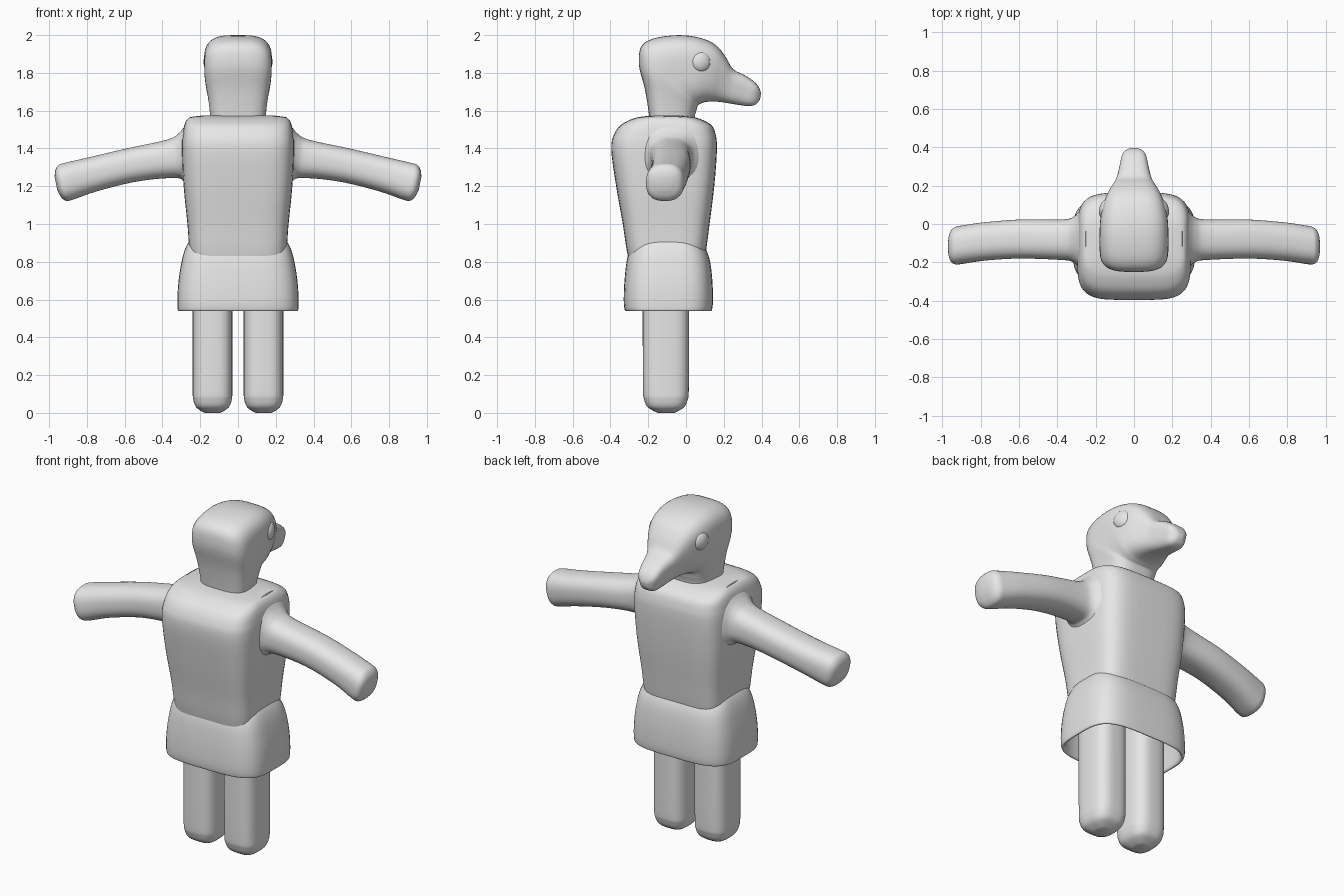
import bpy, bmesh, math
from mathutils import Vector

grey = bpy.data.materials.new("plain grey")
grey.diffuse_color = (0.8, 0.8, 0.8, 1)


def smooth_keys(keys, steps):
    """Monotone cubic interpolation between rows of numbers."""
    def tangent(i, c):
        if i == 0 or i == len(keys) - 1:
            return 0.0 if len(keys) < 3 else (
                keys[1][c] - keys[0][c] if i == 0 else keys[-1][c] - keys[-2][c])
        d0, d1 = keys[i][c] - keys[i-1][c], keys[i+1][c] - keys[i][c]
        if d0 * d1 <= 0:
            return 0.0
        return math.copysign(min(abs(d0 + d1) / 2, 3 * abs(d0), 3 * abs(d1)), d0)
    out = []
    for i in range(len(keys) - 1):
        for s in range(steps):
            t = s / steps
            h = (2*t**3 - 3*t*t + 1, t**3 - 2*t*t + t, 3*t*t - 2*t**3, t**3 - t*t)
            out.append([h[0]*keys[i][c] + h[1]*tangent(i, c) + h[2]*keys[i+1][c]
                        + h[3]*tangent(i+1, c) for c in range(len(keys[0]))])
    return out + [list(keys[-1])]


def finish(name, bm):
    bmesh.ops.recalc_face_normals(bm, faces=bm.faces)
    me = bpy.data.meshes.new(name)
    bm.to_mesh(me)
    bm.free()
    me.materials.append(grey)
    ob = bpy.data.objects.new(name, me)
    bpy.context.collection.objects.link(ob)
    bpy.ops.object.select_all(action='DESELECT')
    ob.select_set(True)
    bpy.context.view_layer.objects.active = ob
    bpy.ops.object.shade_smooth_by_angle(angle=math.radians(50))
    return ob


def loft(name, keys, axis, n, taper=0.0, seg=48, steps=4):
    """Skin rounded-box sections; each row is point a, point b, half width along axis."""
    bm = bmesh.new()
    rings = []
    for k in smooth_keys(keys, steps):
        a, b, w = Vector(k[0:3]), Vector(k[3:6]), k[6]
        ring = []
        for i in range(seg):
            t = 2 * math.pi * (i + 0.5) / seg
            c, s = math.cos(t), math.sin(t)
            u = math.copysign(abs(c) ** (2 / n), c)
            v = math.copysign(abs(s) ** (2 / n), s)
            wide = w * (1 - taper * (1 - v) / 2)
            ring.append(bm.verts.new((a + b) / 2 + (b - a) / 2 * v + Vector(axis) * u * wide))
        rings.append(ring)
    for r0, r1 in zip(rings, rings[1:]):
        for i in range(seg):
            j = (i + 1) % seg
            bm.faces.new((r0[i], r0[j], r1[j], r1[i]))
    bm.faces.new(rings[0])
    bm.faces.new(rings[-1])
    return finish(name, bm)


def level(z, y0, y1, w, x=0):
    return (x, y0, z, x, y1, z, w)


X, Y = (1, 0, 0), (0, 1, 0)

# torso
loft("torso", [level(*r) for r in (
    (0.72, -0.28, 0.08, 0.23), (0.85, -0.312, 0.105, 0.256), (1.0, -0.335, 0.125, 0.268),
    (1.2, -0.37, 0.15, 0.288), (1.4, -0.396, 0.164, 0.297), (1.47, -0.383, 0.158, 0.293),
    (1.52, -0.35, 0.138, 0.285), (1.55, -0.30, 0.09, 0.272), (1.566, -0.25, 0.04, 0.25),
    (1.574, -0.18, -0.02, 0.19))], X, 4.5)

# skirt, hollow at the bottom
loft("skirt", [level(*r) for r in (
    (0.95, -0.23, 0.03, 0.23), (0.90, -0.278, 0.08, 0.264), (0.86, -0.299, 0.108, 0.283),
    (0.80, -0.315, 0.128, 0.299), (0.70, -0.326, 0.14, 0.315), (0.60, -0.33, 0.143, 0.321),
    (0.55, -0.326, 0.139, 0.32), (0.54, -0.318, 0.132, 0.313), (0.55, -0.308, 0.122, 0.302),
    (0.65, -0.305, 0.12, 0.298), (0.78, -0.29, 0.10, 0.275))], X, 3.8)

# head with beak: sections fan round the throat from neck to beak tip
head = ((0.04, 1.50, -0.19, 1.50, 0.150), (0.047, 1.57, -0.195, 1.57, 0.157),
        (0.055, 1.60, -0.217, 1.71, 0.171), (0.06, 1.62, -0.25, 1.85, 0.188),
        (0.065, 1.63, -0.242, 1.93, 0.192), (0.075, 1.635, -0.18, 1.98, 0.193),
        (0.085, 1.64, -0.04, 2.0, 0.191), (0.10, 1.645, 0.07, 1.987, 0.178),
        (0.13, 1.648, 0.155, 1.95, 0.155), (0.17, 1.647, 0.21, 1.885, 0.125),
        (0.22, 1.64, 0.25, 1.82, 0.098), (0.28, 1.63, 0.32, 1.783, 0.08),
        (0.335, 1.624, 0.37, 1.745, 0.067), (0.372, 1.635, 0.39, 1.715, 0.046),
        (0.392, 1.66, 0.397, 1.69, 0.02))
loft("head", [(0, a, b, 0, c, d, w) for a, b, c, d, w in head], X, 3.2, taper=0.18)

for side, s in (("left", -1), ("right", 1)):
    # arm, flared where it joins the torso
    arm = ((0.25, 1.17, 0.25, 1.57, -0.08, 0.18), (0.288, 1.225, 0.285, 1.515, -0.08, 0.145),
           (0.315, 1.242, 0.32, 1.475, -0.082, 0.118), (0.36, 1.243, 0.38, 1.445, -0.082, 0.106),
           (0.55, 1.222, 0.59, 1.40, -0.078, 0.102), (0.75, 1.172, 0.79, 1.353, -0.09, 0.1),
           (0.87, 1.13, 0.92, 1.323, -0.108, 0.1), (0.905, 1.122, 0.95, 1.312, -0.113, 0.098),
           (0.935, 1.14, 0.967, 1.285, -0.116, 0.08), (0.957, 1.18, 0.971, 1.25, -0.117, 0.04))
    loft(side + "_arm", [(s*a, y, b, s*c, y, d, w) for a, b, c, d, y, w in arm], Y, 2.5)

    # leg with rounded foot
    leg = ((0.008, -0.15, -0.06, 0.04), (0.016, -0.182, -0.03, 0.07),
           (0.035, -0.207, -0.006, 0.09), (0.07, -0.222, 0.009, 0.102),
           (0.12, -0.228, 0.015, 0.105), (0.8, -0.23, 0.018, 0.105))
    loft(side + "_leg", [level(z - 0.008 if z < 0.01 else z, a, b, w, s * 0.135)
                         for z, a, b, w in leg], X, 3)

    # eye
    bm = bmesh.new()
    bmesh.ops.create_uvsphere(bm, u_segments=24, v_segments=14, radius=0.055)
    for v in bm.verts:
        v.co.x *= 0.6
    eye = finish(side + "_eye", bm)
    eye.location = (s * 0.147, 0.08, 1.858)
    eye.rotation_euler = (0, 0, s * math.radians(18))
